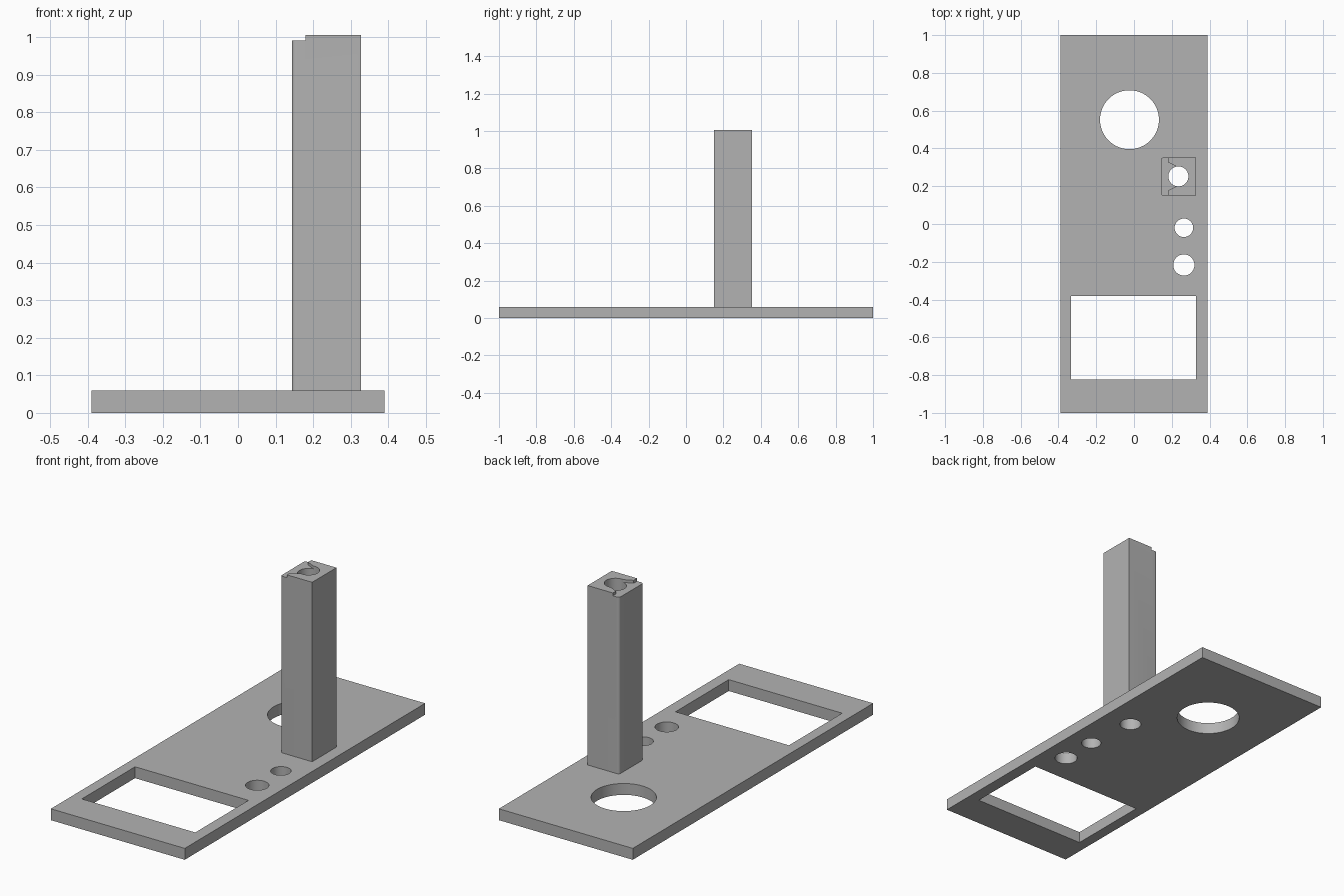
import bpy, bmesh
from math import cos, sin, pi, radians

cube = bpy.data.objects.get("Cube")
if cube:
    bpy.data.objects.remove(cube, do_unlink=True)

grey = bpy.data.materials.new("plain grey")
grey.use_nodes = True
colour = (0.45, 0.45, 0.45, 1)
grey.diffuse_color = colour
grey.node_tree.nodes["Principled BSDF"].inputs["Base Color"].default_value = colour


def prism(name, outline, z0, z1):
    """Extrude a counter-clockwise outline from z0 up to z1."""
    bm = bmesh.new()
    base = bm.faces.new([bm.verts.new((x, y, z0)) for x, y in outline])
    top = bmesh.ops.extrude_face_region(bm, geom=[base])["geom"]
    verts = [v for v in top if isinstance(v, bmesh.types.BMVert)]
    bmesh.ops.translate(bm, verts=verts, vec=(0, 0, z1 - z0))
    bmesh.ops.recalc_face_normals(bm, faces=bm.faces)
    mesh = bpy.data.meshes.new(name)
    bm.to_mesh(mesh)
    bm.free()
    mesh.materials.append(grey)
    ob = bpy.data.objects.new(name, mesh)
    bpy.context.collection.objects.link(ob)
    return ob


def rect(x0, x1, y0, y1):
    return [(x0, y0), (x1, y0), (x1, y1), (x0, y1)]


def arc(x, y, r, start=0, end=2 * pi, steps=64):
    return [(x + r * cos(start + (end - start) * i / steps),
             y + r * sin(start + (end - start) * i / steps)) for i in range(steps)]


def carve(ob, cutters):
    """Subtract each cutter, bake the result and drop the cutters."""
    for cutter in cutters:
        cutter.hide_render = True
        mod = ob.modifiers.new("cut", 'BOOLEAN')
        mod.operation = 'DIFFERENCE'
        mod.solver = 'EXACT'
        mod.object = cutter
    graph = bpy.context.evaluated_depsgraph_get()
    mesh = bpy.data.meshes.new_from_object(ob.evaluated_get(graph))
    ob.modifiers.clear()
    ob.data = mesh
    for cutter in cutters:
        bpy.data.objects.remove(cutter, do_unlink=True)


THICK, TOP, STEP = 0.06, 1.005, 0.99
CX, CY, BORE = 0.235, 0.252, 0.053          # column axis and bore radius
X0, X1, Y0, Y1 = 0.143, 0.327, 0.15, 0.352  # column footprint

# Base plate with window and round holes
plate = prism("base_plate", rect(-0.39, 0.39, -1, 1), 0, THICK)
holes = [(-0.024, 0.552, 0.156), (0.264, -0.02, 0.049),
         (0.264, -0.217, 0.056), (CX, CY, BORE)]
cuts = [prism("hole_cutter", arc(*h), -0.1, 0.2) for h in holes]
cuts.append(prism("window_cutter", rect(-0.333, 0.328, -0.824, -0.381), -0.1, 0.2))
carve(plate, cuts)

# Upright column, its two left edges slightly rounded
r = 0.013
outline = [(X1, Y0), (X1, Y1), (X0 + r, Y1)]
outline += arc(X0 + r, Y1 - r, r, pi / 2, pi, 6)[1:] + [(X0, Y1 - r), (X0, Y0 + r)]
outline += arc(X0 + r, Y0 + r, r, pi, 1.5 * pi, 6)[1:] + [(X0 + r, Y0)]
column = prism("column", outline, THICK, TOP)

# Long bore, plus a shallow step that funnels into it
bore = prism("bore_cutter", arc(CX, CY, BORE), -0.1, 1.2)
edge, mouth, throat = 0.18, 0.074, 0.051
funnel = [(0.1, Y0 - 0.1), (edge, Y0 - 0.1), (edge, CY - mouth), (CX - 0.006, CY - throat),
          (CX - 0.006, CY + throat), (edge, CY + mouth), (edge, Y1 + 0.1), (0.1, Y1 + 0.1)]
step = prism("step_cutter", funnel, STEP, 1.2)
carve(column, [bore, step])

# Smooth round walls, crisp corners
for ob in (plate, column):
    bpy.ops.object.select_all(action='DESELECT')
    ob.select_set(True)
    bpy.context.view_layer.objects.active = ob
    bpy.ops.object.shade_smooth_by_angle(angle=radians(30))
